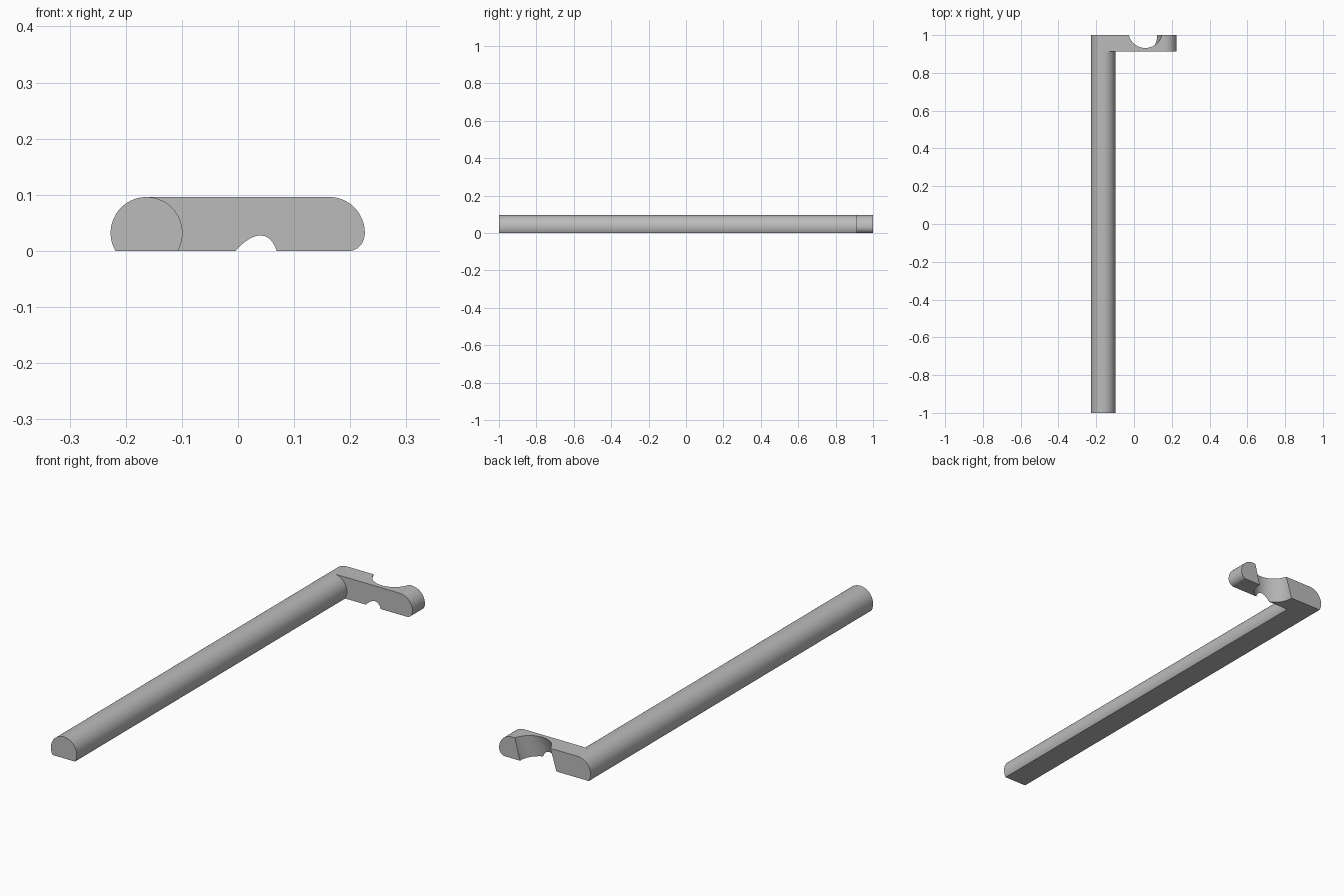
import bpy, bmesh
from math import sin, cos, pi, asin

cube = bpy.data.objects.get("Cube")
if cube:
    bpy.data.objects.remove(cube)

grey = bpy.data.materials.new("mid_grey")
grey.use_nodes = True
grey.diffuse_color = (0.5, 0.5, 0.5, 1)
grey.node_tree.nodes["Principled BSDF"].inputs["Base Color"].default_value = (0.5, 0.5, 0.5, 1)

R, CZ, CX = 0.064, 0.032, 0.163     # rod radius, axis height, axis offset
ARM_Y = 0.912                       # front face of the side arm
DIP = asin(CZ / R)                  # angle where the flat base cuts the rod


def arc(cx, rx, rz, a0, a1, n):
    return [(cx + rx * cos(a0 + (a1 - a0) * i / n), CZ + rz * sin(a0 + (a1 - a0) * i / n))
            for i in range(n + 1)]


def new_object(name, bm):
    bmesh.ops.recalc_face_normals(bm, faces=bm.faces)
    mesh = bpy.data.meshes.new(name)
    bm.to_mesh(mesh)
    bm.free()
    mesh.materials.append(grey)
    obj = bpy.data.objects.new(name, mesh)
    bpy.context.collection.objects.link(obj)
    return obj


# Profiles: rod halves and the rounded end of the arm
left = arc(-CX, R, R, pi + DIP, pi / 2, 40)
right = arc(-CX, R, R, pi / 2, -DIP, 40)
tip = arc(CX, R - 0.001, R, pi / 2, 0, 32)
tip += arc(0.198, 0.028, CZ, 0, -pi / 2, 16)[1:]

bm = bmesh.new()


def ring(points, y):
    return [bm.verts.new((x, y, z)) for x, z in points]


def bridge(a, b):
    for i in range(len(a)):
        j = (i + 1) % len(a)
        bm.faces.new((a[i], a[j], b[j], b[i]))


# Long rod with a flat base
rod_profile = left + right[1:]
rod_front = ring(rod_profile, -1)
rod_back = ring(rod_profile, ARM_Y)
bm.faces.new(rod_front)
bridge(rod_front, rod_back)

# Side arm growing from the rod's end
tip_front = ring(tip, ARM_Y)
n = len(left)
bm.faces.new(rod_back[n - 1:] + tip_front[::-1])
arm_front = rod_back[:n] + tip_front + [rod_back[-1]]
arm_back = ring([(v.co.x, v.co.z) for v in arm_front], 1)
bm.faces.new(arm_back)
bridge(arm_front, arm_back)
hook = new_object("rod_with_side_arm", bm)

# Slanted round cutter for the cradle notch
bm = bmesh.new()
bmesh.ops.create_cone(bm, cap_ends=True, segments=128, radius1=0.09, radius2=0.09, depth=0.3)
for v in bm.verts:
    v.co.x += 0.032 + 0.29 * v.co.z
    v.co.y += 0.994 + 0.29 * v.co.z
cutter = new_object("notch_cutter", bm)
cutter.hide_render = True

cut = hook.modifiers.new("notch", 'BOOLEAN')
cut.operation, cut.solver, cut.object = 'DIFFERENCE', 'EXACT', cutter
bpy.ops.object.select_all(action='DESELECT')
bpy.context.view_layer.objects.active = hook
hook.select_set(True)
bpy.ops.object.modifier_apply(modifier="notch")
bpy.data.objects.remove(cutter)
bpy.ops.object.shade_smooth_by_angle(angle=pi / 7)
